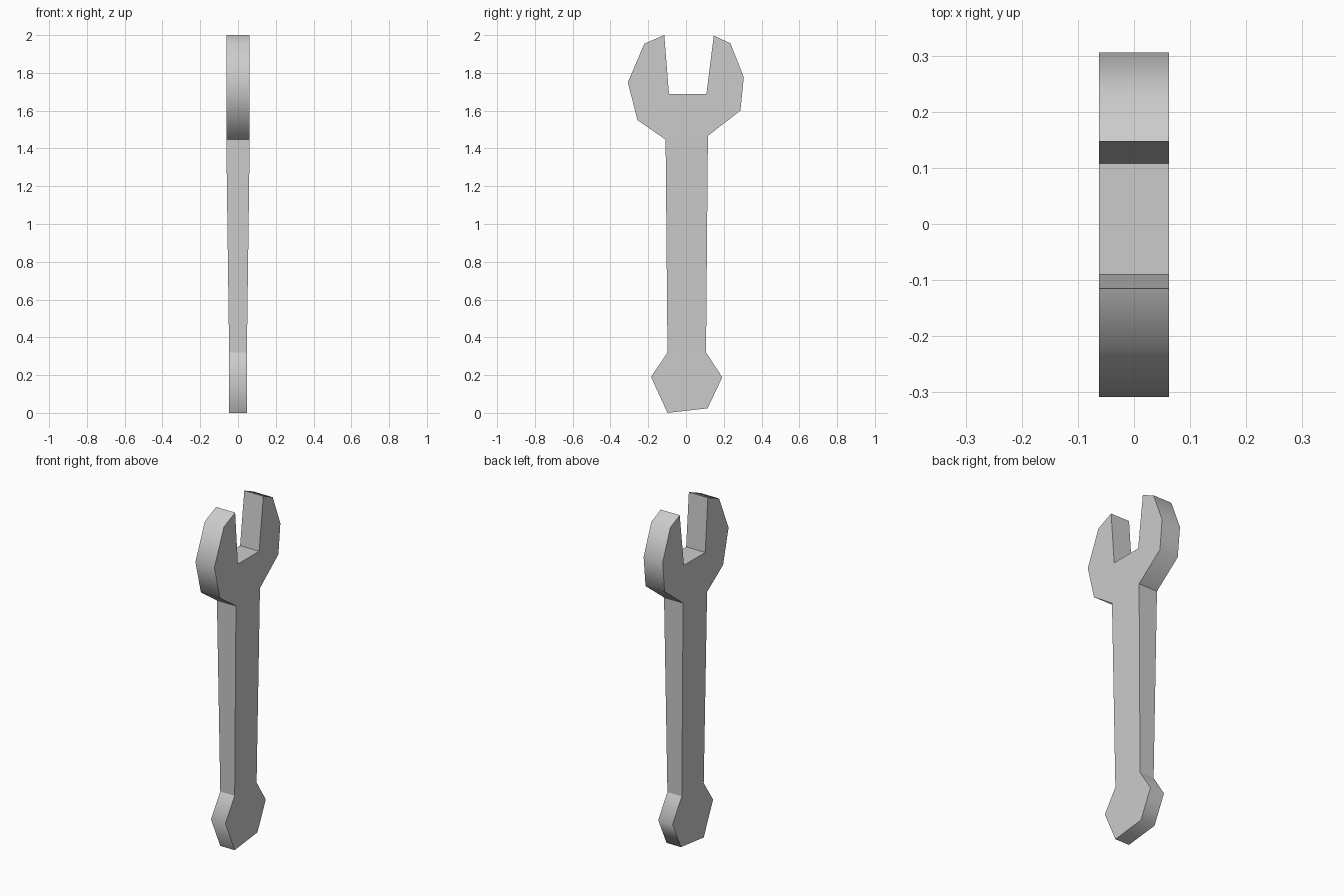
import bpy, bmesh, math
from mathutils import Vector

cube = bpy.data.objects.get("Cube")
if cube:
    bpy.data.objects.remove(cube, do_unlink=True)

steel = bpy.data.materials.new("grey_steel")
steel.use_nodes = True
colour = (0.6, 0.6, 0.6, 1)
steel.diffuse_color = colour
steel.node_tree.nodes["Principled BSDF"].inputs["Base Color"].default_value = colour

# Side outline (y, z), counter-clockwise, in three sections
jaws = [(.116, 1.467), (.288, 1.6), (.306, 1.777), (.235, 1.957), (.147, 1.997),
        (.108, 1.687), (-.09, 1.687), (-.115, 2), (-.22, 1.955), (-.308, 1.75),
        (-.257, 1.55), (-.108, 1.447)]
foot = [(-.098, .32), (-.185, .19), (-.098, 0), (.114, .024), (.192, .188), (.106, .32)]
outline = jaws + foot
n, j = len(outline), len(jaws)


def half_thickness(i):
    return .062 if i < j else .047


bm = bmesh.new()
sides = [[bm.verts.new((s * half_thickness(i), y, z)) for i, (y, z) in enumerate(outline)]
         for s in (-1, 1)]

# Flat cheeks: head, tapering handle and foot
for ring in sides:
    for section in (ring[:j], ring[j:], [ring[j - 1], ring[j], ring[-1], ring[0]]):
        bm.faces.new(section)

# Rim around the outline, smooth over the rounded convex runs
for i in range(n):
    k = (i + 1) % n
    rim = bm.faces.new((sides[0][i], sides[0][k], sides[1][k], sides[1][i]))
    rim.smooth = True
bmesh.ops.recalc_face_normals(bm, faces=bm.faces)

for ring in sides:
    for i in range(n):
        bm.edges.get((ring[i], ring[(i + 1) % n])).smooth = False
for i in range(n):
    a, b, c = (Vector(outline[q % n]) for q in (i - 1, i, i + 1))
    turn = -(b - a).angle_signed(c - b)
    if turn < 0 or turn > math.radians(62):
        bm.edges.get((sides[0][i], sides[1][i])).smooth = False

mesh = bpy.data.meshes.new("spanner")
bm.to_mesh(mesh)
bm.free()
mesh.materials.append(steel)
spanner = bpy.data.objects.new("spanner", mesh)
bpy.context.collection.objects.link(spanner)
